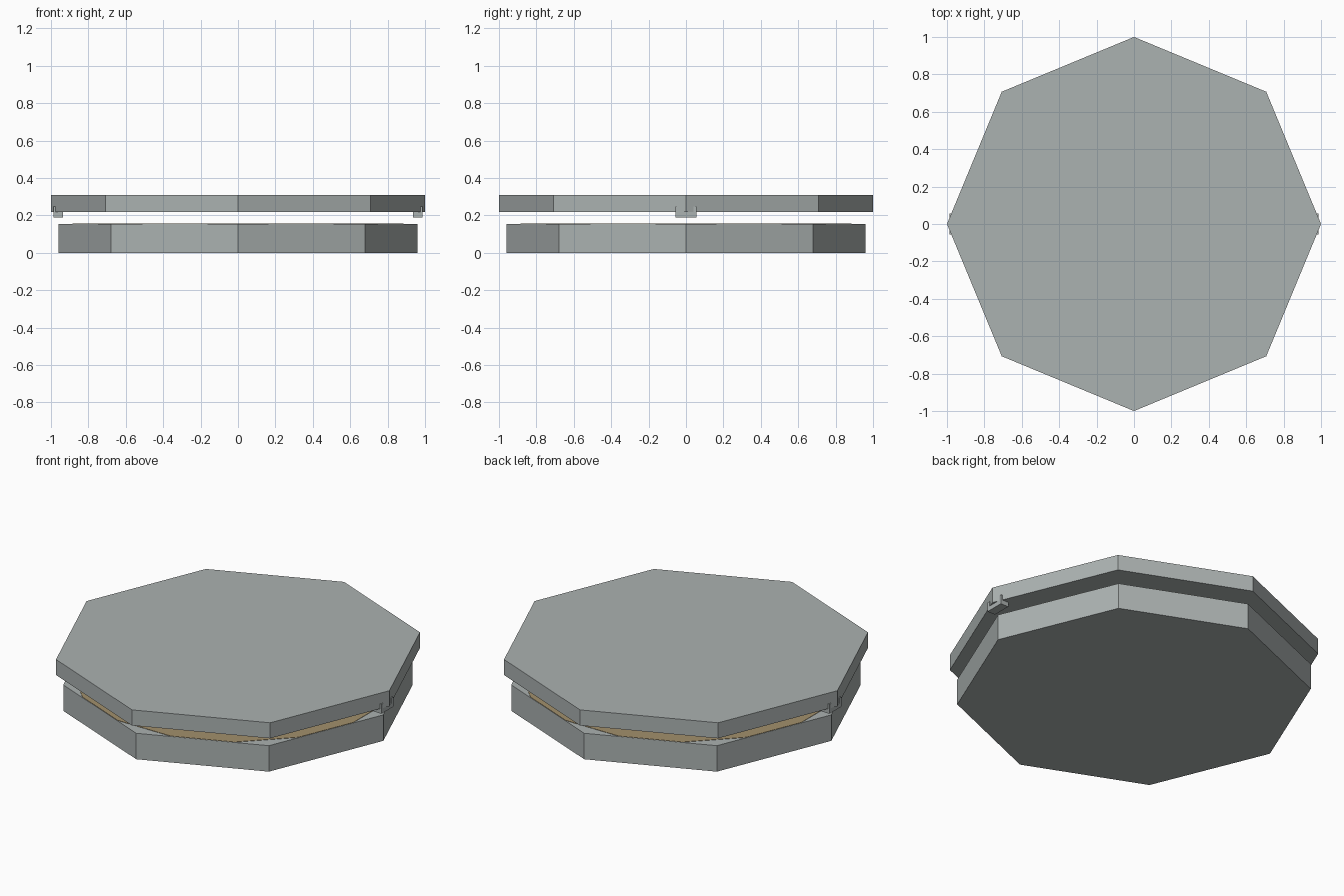
import bpy, bmesh, math
from mathutils import Matrix

if "Cube" in bpy.data.objects:
    bpy.data.objects.remove(bpy.data.objects["Cube"])


def material(name, rgb):
    m = bpy.data.materials.new(name)
    m.diffuse_color = (*rgb, 1)
    m.use_nodes = True
    m.node_tree.nodes["Principled BSDF"].inputs["Base Color"].default_value = m.diffuse_color
    return m


steel = material("grey_metal", (0.41, 0.445, 0.44))
tan = material("tan_filling", (0.365, 0.28, 0.15))


def finish(bm, name, mat):
    bmesh.ops.recalc_face_normals(bm, faces=bm.faces)
    me = bpy.data.meshes.new(name)
    bm.to_mesh(me)
    bm.free()
    me.materials.append(mat)
    ob = bpy.data.objects.new(name, me)
    bpy.context.collection.objects.link(ob)
    return ob


def prism(name, sides, radius, z0, z1, mat, turn=0.0):
    bm = bmesh.new()
    ring = [bm.verts.new((radius * math.cos(turn + math.tau * i / sides),
                          radius * math.sin(turn + math.tau * i / sides), z0))
            for i in range(sides)]
    face = bm.faces.new(ring)
    ext = bmesh.ops.extrude_face_region(bm, geom=[face], use_keep_orig=True)
    for v in ext["geom"]:
        if isinstance(v, bmesh.types.BMVert):
            v.co.z = z1
    return finish(bm, name, mat)


def add_box(bm, x0, x1, y0, y1, z0, z1):
    mat = (Matrix.Translation(((x0 + x1) / 2, (y0 + y1) / 2, (z0 + z1) / 2))
           @ Matrix.Diagonal((abs(x1 - x0), abs(y1 - y0), z1 - z0, 1)))
    bmesh.ops.create_cube(bm, size=1, matrix=mat)


# octagonal base and floating lid
prism("base", 8, 0.96, 0.0, 0.155, steel)
prism("lid", 8, 1.0, 0.217, 0.31, steel)

# tan filling on top of the base, leaving the corners bare
prism("filling", 16, 0.902, 0.15, 0.157, tan, math.pi / 16)

# U-shaped clips under the lid, left and right
for side, label in ((1, "right"), (-1, "left")):
    bm = bmesh.new()
    add_box(bm, side * 0.935, side * 0.987, -0.056, 0.056, 0.19, 0.217)
    for s in (1, -1):
        add_box(bm, side * 0.973, side * 0.987, s * 0.04, s * 0.056, 0.21, 0.247)
    finish(bm, label + "_clip", steel)
